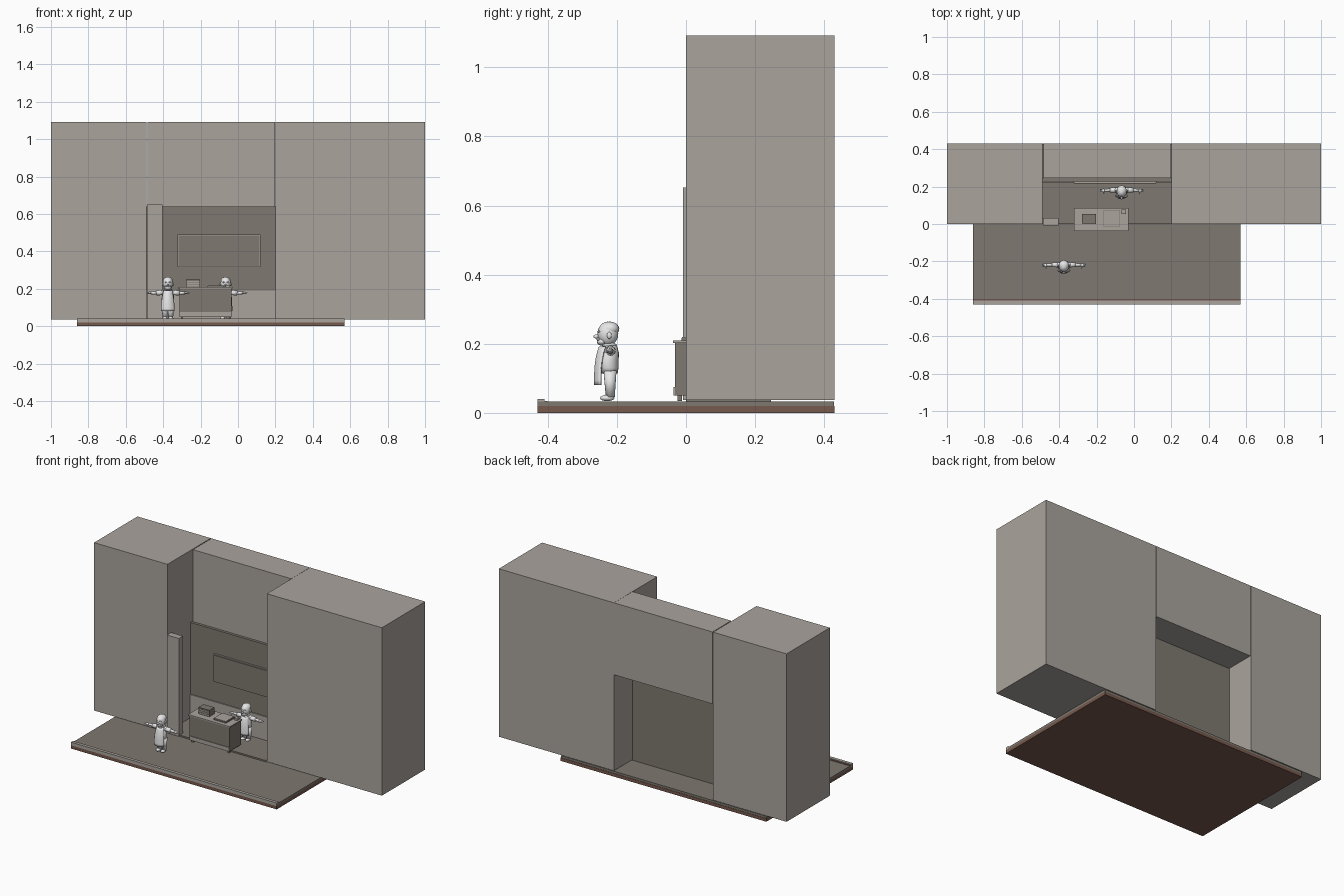
import bpy, bmesh, math
from mathutils import Matrix, Vector

if "Cube" in bpy.data.objects:
    bpy.data.objects.remove(bpy.data.objects["Cube"])


def material(name, rgb):
    m = bpy.data.materials.new(name)
    m.diffuse_color = (*rgb, 1)
    m.use_nodes = True
    m.node_tree.nodes["Principled BSDF"].inputs["Base Color"].default_value = m.diffuse_color
    return m


STONE = material("warm_grey", (0.40, 0.37, 0.335))
DARK = material("dark_grey", (0.21, 0.19, 0.16))
BROWN = material("brown", (0.18, 0.10, 0.075))
PALE = material("pale_grey", (0.8, 0.8, 0.8))


def add(name, bm, mat, smooth=False, offset=(0, 0, 0)):
    bmesh.ops.recalc_face_normals(bm, faces=bm.faces[:])
    me = bpy.data.meshes.new(name)
    for f in bm.faces:
        f.smooth = smooth
    bm.to_mesh(me)
    bm.free()
    me.materials.append(mat)
    ob = bpy.data.objects.new(name, me)
    ob.location = offset
    bpy.context.collection.objects.link(ob)
    return ob


def box(name, x, y, z, mat):
    """Box from (min, max) ranges."""
    bm = bmesh.new()
    bmesh.ops.create_cube(bm, size=1)
    for v in bm.verts:
        v.co = [r[0] if c < 0 else r[1] for c, r in zip(v.co, (x, y, z))]
    return add(name, bm, mat)


def blob(bm, centre, radii, seg=16):
    """Ellipsoid added to a bmesh."""
    mat = Matrix.Translation(centre) @ Matrix.Diagonal((*radii, 1))
    bmesh.ops.create_uvsphere(bm, u_segments=seg, v_segments=seg // 2 + 2, radius=1, matrix=mat)


def limb(bm, a, b, r1, r2):
    """Tapered cylinder between two points."""
    a, b = Vector(a), Vector(b)
    d = b - a
    mat = Matrix.Translation((a + b) / 2) @ d.to_track_quat('Z', 'Y').to_matrix().to_4x4()
    bmesh.ops.create_cone(bm, cap_ends=True, segments=14, radius1=r1, radius2=r2,
                          depth=d.length, matrix=mat)


def lathe(bm, rings, seg=20):
    """Elliptical rings (z, rx, ry, y centre) bridged into a closed body."""
    loops = []
    for z, rx, ry, cy in rings:
        loops.append([bm.verts.new((rx * math.cos(2 * math.pi * i / seg),
                                    cy + ry * math.sin(2 * math.pi * i / seg), z))
                      for i in range(seg)])
    for lo, hi in zip(loops, loops[1:]):
        for i in range(seg):
            j = (i + 1) % seg
            bm.faces.new((lo[i], lo[j], hi[j], hi[i]))
    bm.faces.new(loops[0])
    bm.faces.new(loops[-1])


# Platform in layers with a front kerb
SX = (-0.86, 0.57)
box("platform_base", SX, (-0.43, 0.43), (0, 0.02), BROWN)
box("platform_floor", SX, (-0.428, 0.428), (0.02, 0.033), DARK)
box("front_kerb", SX, (-0.43, -0.41), (0.02, 0.04), STONE)
box("kerb_gap_strip", SX, (-0.41, -0.40), (0.03, 0.035), BROWN)
box("interior_floor", (-0.489, 0.20), (0.0, 0.23), (0.032, 0.042), DARK)

# Large blocks and the lintel between them
box("left_block", (-1, -0.49), (0, 0.43), (0.037, 1.092), STONE)
box("right_block", (0.20, 1), (0, 0.43), (0.037, 1.092), STONE)
box("upper_block", (-0.485, 0.199), (0.245, 0.43), (0.64, 1.092), STONE)

# Rear wall, wainscot and framed sign panel
box("rear_wall", (-0.489, 0.20), (0.228, 0.246), (0.033, 0.64), DARK)
box("wainscot", (-0.489, 0.20), (0.222, 0.228), (0.04, 0.19), STONE)
box("panel_frame", (-0.323, 0.12), (0.219, 0.228), (0.317, 0.49), STONE)
box("panel_face", (-0.319, 0.116), (0.214, 0.219), (0.321, 0.486), DARK)

# Entrance pillar
box("pillar", (-0.487, -0.405), (-0.009, 0.032), (0.037, 0.652), STONE)

# Counter with top, plinth trim and feet
box("counter_body", (-0.313, -0.036), (-0.032, 0.08), (0.05, 0.202), DARK)
box("counter_top", (-0.32, -0.03), (-0.038, 0.085), (0.202, 0.209), STONE)
box("counter_kick_band", (-0.313, -0.036), (-0.036, -0.032), (0.05, 0.075), STONE)
for x in (-0.30, -0.05):
    for y in (-0.018, 0.066):
        box("counter_foot", (x - 0.006, x + 0.006), (y - 0.006, y + 0.006), (0.035, 0.05), DARK)

# Items on the counter
box("display_box", (-0.277, -0.202), (0.004, 0.054), (0.209, 0.25), DARK)
for z in (0.213, 0.224, 0.235):
    box("display_slat", (-0.275, -0.204), (0.001, 0.004), (z, z + 0.008), STONE)
box("tray", (-0.162, -0.075), (-0.013, 0.075), (0.209, 0.216), DARK)
box("tray_cover", (-0.16, -0.077), (-0.011, 0.073), (0.216, 0.219), STONE)
box("card_reader", (-0.066, -0.043), (0.053, 0.077), (0.209, 0.22), STONE)


def figure(prefix, x, y):
    """Standing worker with arms spread, facing the front."""
    at = (x, y, 0.036)
    # Head with nose, ears, brow, moustache and cap
    bm = bmesh.new()
    blob(bm, (0, -0.004, 0.193), (0.027, 0.030, 0.035), 20)
    blob(bm, (0, -0.037, 0.185), (0.006, 0.009, 0.006), 10)
    blob(bm, (0, -0.022, 0.170), (0.020, 0.014, 0.011), 12)
    for s in (-1, 1):
        blob(bm, (s * 0.028, 0.0, 0.188), (0.005, 0.007, 0.010), 10)
        blob(bm, (s * 0.011, -0.030, 0.199), (0.008, 0.005, 0.003), 10)
        blob(bm, (s * 0.009, -0.032, 0.177), (0.010, 0.006, 0.004), 10)
    blob(bm, (0, 0.002, 0.207), (0.026, 0.027, 0.021))
    add(prefix + "_head", bm, PALE, True, at)

    # Torso with collar
    bm = bmesh.new()
    lathe(bm, [(0.078, 0.028, 0.024, 0), (0.095, 0.033, 0.029, -0.002),
               (0.115, 0.033, 0.030, -0.003), (0.138, 0.031, 0.026, 0.002),
               (0.155, 0.024, 0.020, 0.003), (0.167, 0.013, 0.013, 0.002)])
    blob(bm, (0, 0, 0.160), (0.022, 0.022, 0.007))
    add(prefix + "_torso", bm, PALE, True, at)

    # Arms with sleeves, hands and fingers
    bm = bmesh.new()
    for s in (-1, 1):
        blob(bm, (s * 0.028, 0.004, 0.144), (0.015, 0.014, 0.015))
        limb(bm, (s * 0.025, 0.004, 0.144), (s * 0.062, 0.004, 0.142), 0.014, 0.013)
        limb(bm, (s * 0.060, 0.004, 0.142), (s * 0.092, 0.003, 0.142), 0.009, 0.007)
        blob(bm, (s * 0.097, 0.002, 0.142), (0.011, 0.010, 0.007), 12)
        for k in (-1, 0, 1):
            blob(bm, (s * 0.109, 0.002 + k * 0.006, 0.142), (0.008, 0.003, 0.003), 8)
        blob(bm, (s * 0.095, -0.010, 0.141), (0.004, 0.006, 0.003), 8)
    add(prefix + "_arms", bm, PALE, True, at)

    # Legs and shoes
    bm = bmesh.new()
    for s in (-1, 1):
        limb(bm, (s * 0.015, 0.003, 0.010), (s * 0.016, 0.002, 0.086), 0.013, 0.019)
        blob(bm, (s * 0.016, -0.006, 0.007), (0.013, 0.021, 0.009), 12)
    add(prefix + "_legs", bm, PALE, True, at)

    # Hanging apron, curved around the belly
    bm = bmesh.new()
    bmesh.ops.create_grid(bm, x_segments=10, y_segments=8, size=1)
    for v in bm.verts:
        u, t = v.co.x, (v.co.y + 1) / 2
        width = 0.034 - 0.012 * t * t
        v.co = (u * width, -0.041 + 0.016 * u * u + 0.014 * t ** 3, 0.045 + 0.11 * t)
    apron = add(prefix + "_apron", bm, PALE, True, at)
    mod = apron.modifiers.new("thickness", 'SOLIDIFY')
    mod.thickness = 0.006
    mod.offset = 0


figure("customer", -0.375, -0.222)
figure("clerk", -0.066, 0.177)
